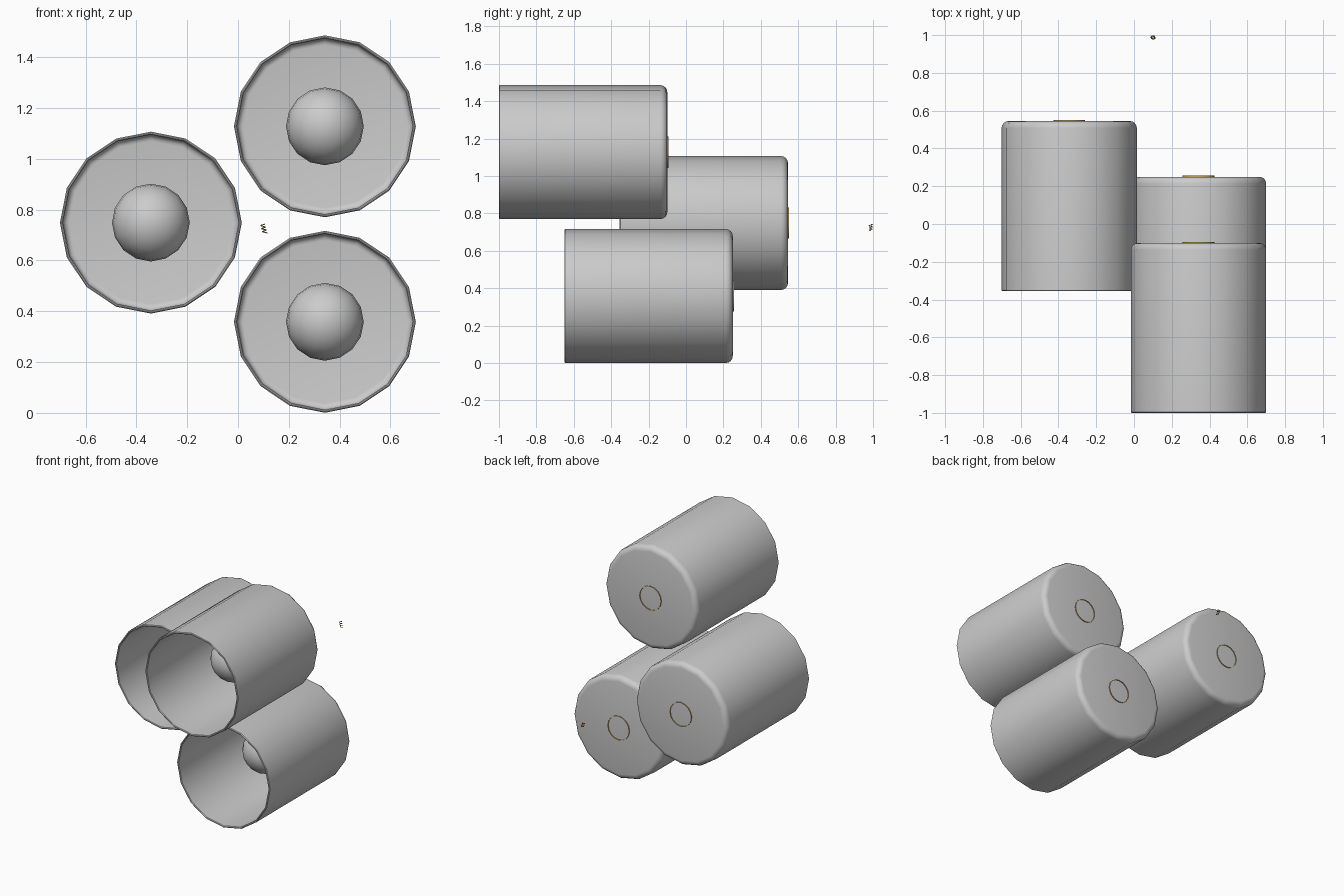
import bpy, bmesh, math

if "Cube" in bpy.data.objects:
    bpy.data.objects.remove(bpy.data.objects["Cube"])

SIDES = 16
LENGTH = 0.90


def material(name, colour):
    mat = bpy.data.materials.new(name)
    mat.diffuse_color = colour
    mat.use_nodes = True
    mat.node_tree.nodes["Principled BSDF"].inputs["Base Color"].default_value = mat.diffuse_color
    return mat


brass = material("brass", (0.60, 0.38, 0.12, 1))


def finish(obj, mat=None, angle=40):
    if mat:
        obj.data.materials.append(mat)
    bpy.ops.object.select_all(action='DESELECT')
    obj.select_set(True)
    bpy.context.view_layer.objects.active = obj
    bpy.ops.object.shade_smooth_by_angle(angle=math.radians(angle))


def lathe(name, profile, location, mat=None):
    """Spin a (radius, depth) profile around the y axis."""
    bm = bmesh.new()
    verts = [bm.verts.new((r, y, 0)) for r, y in profile]
    edges = [bm.edges.new(pair) for pair in zip(verts, verts[1:])]
    bmesh.ops.spin(bm, geom=verts + edges, cent=(0, 0, 0), axis=(0, 1, 0),
                   angle=math.tau, steps=SIDES, use_merge=True)
    bmesh.ops.remove_doubles(bm, verts=bm.verts[:], dist=0.0001)
    bmesh.ops.recalc_face_normals(bm, faces=bm.faces[:])
    mesh = bpy.data.meshes.new(name)
    bm.to_mesh(mesh)
    bm.free()
    obj = bpy.data.objects.new(name, mesh)
    obj.location = location
    bpy.context.collection.objects.link(obj)
    finish(obj, mat)
    return obj


def arc(cr, cy, rad, a0, a1, n):
    """Profile arc, angle measured from the +radius direction to +y."""
    return [(cr + rad * math.cos(math.radians(a0 + (a1 - a0) * i / n)),
             cy + rad * math.sin(math.radians(a0 + (a1 - a0) * i / n)))
            for i in range(n + 1)]


# Shade: thin cup, open at the front, with a rounded closed back
R, WALL, FILLET = 0.358, 0.012, 0.037
shade_profile = (
    [(0, LENGTH)]
    + arc(R - FILLET, LENGTH - FILLET, FILLET, 90, 0, 4)
    + [(R, 0.004), (R - 0.004, 0), (R - WALL + 0.004, 0), (R - WALL, 0.004)]
    + arc(R - FILLET, LENGTH - FILLET, FILLET - WALL, 0, 90, 4)
    + [(0, LENGTH - WALL)])

# Bulb: globe at the front narrowing into a neck
bulb_profile = (
    [(0, 0.322)]
    + arc(0, 0.475, 0.153, -75, 45, 8)
    + [(0.092, 0.615), (0.083, 0.66), (0.081, 0.70)])

# Socket: short open sleeve that just pokes through the back
socket_profile = [(0.078, 0.68), (0.084, 0.68), (0.084, LENGTH + 0.006),
                  (0.081, LENGTH + 0.006), (0.081, LENGTH - 0.02)]

for label, place in (("left", (-0.343, -0.355, 0.749)),
                     ("upper", (0.342, -1.0, 1.128)),
                     ("lower", (0.342, -0.65, 0.3585))):
    lathe(label + "_shade", shade_profile, place)
    lathe(label + "_bulb", bulb_profile, place)
    lathe(label + "_socket", socket_profile, place, brass)

# Tiny loose wire coil behind the lamps
curve = bpy.data.curves.new("wire_coil", 'CURVE')
curve.dimensions = '3D'
curve.bevel_depth = 0.002
curve.bevel_resolution = 1
spline = curve.splines.new('POLY')
spline.points.add(36)
for i, p in enumerate(spline.points):
    a = i * math.tau / 12
    t = i / 36
    p.co = (0.096 + 0.010 * t + 0.008 * math.cos(a),
            0.988 + 0.009 * math.sin(a), 0.743 - 0.035 * t, 1)
coil = bpy.data.objects.new("wire_coil", curve)
bpy.context.collection.objects.link(coil)
curve.materials.append(brass)
